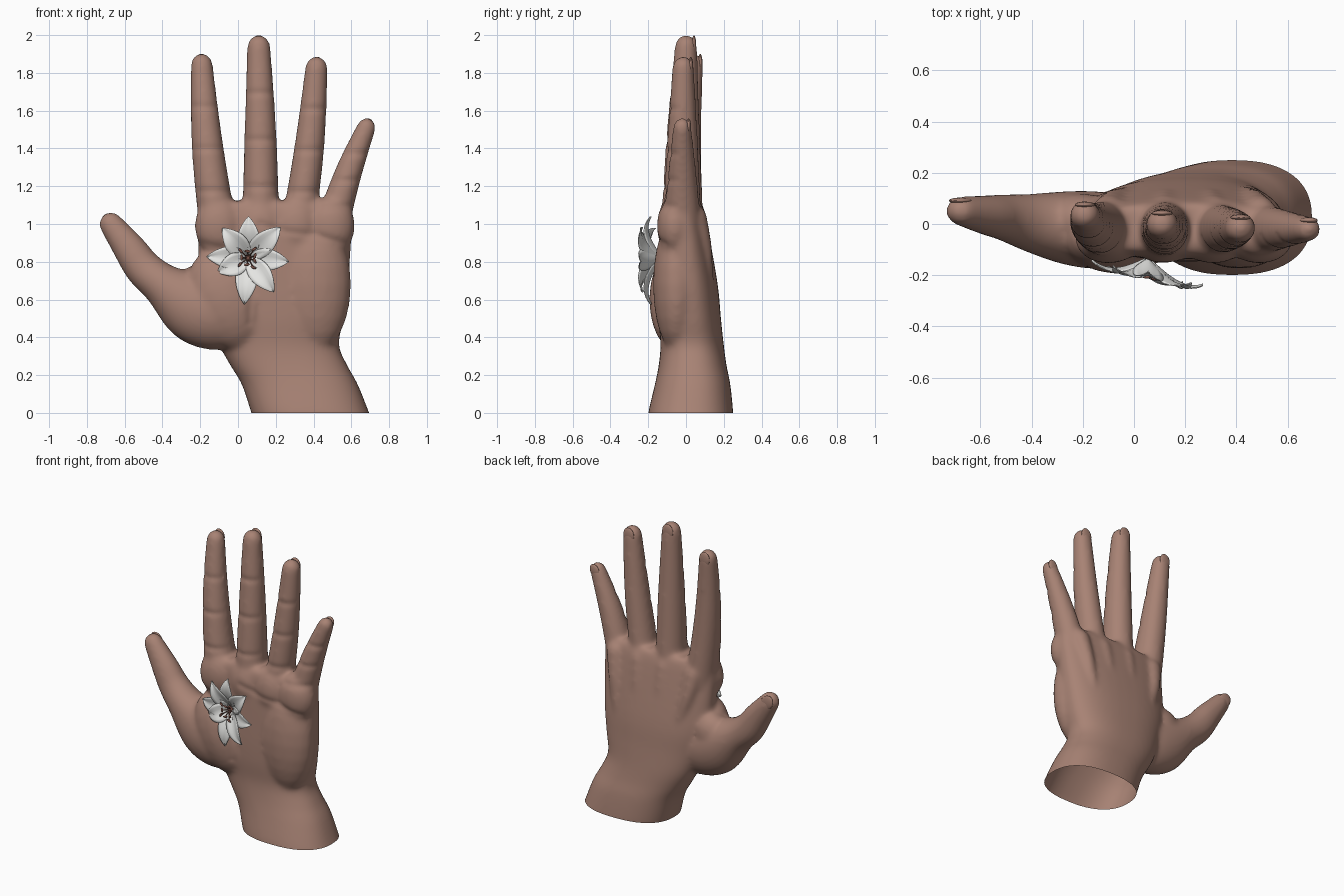
import bpy, bmesh, math
from mathutils import Vector, Matrix

old = bpy.data.objects.get("Cube")
if old:
    bpy.data.objects.remove(old, do_unlink=True)


def material(name, rgb):
    m = bpy.data.materials.new(name)
    m.use_nodes = True
    m.diffuse_color = (*rgb, 1)
    m.node_tree.nodes["Principled BSDF"].inputs["Base Color"].default_value = (*rgb, 1)
    return m


skin = material("skin", (0.39, 0.225, 0.175))
white = material("petal white", (0.78, 0.78, 0.76))
brown = material("stamen brown", (0.19, 0.08, 0.06))


def finish(bm, name, mat):
    bmesh.ops.recalc_face_normals(bm, faces=bm.faces)
    for face in bm.faces:
        face.smooth = True
    mesh = bpy.data.meshes.new(name)
    bm.to_mesh(mesh)
    bm.free()
    mesh.materials.append(mat)
    ob = bpy.data.objects.new(name, mesh)
    bpy.context.collection.objects.link(ob)
    return ob


def spline(rows, steps=4):
    """Smooth a short list of section rows."""
    out = []
    last = len(rows) - 1
    for i in range(last):
        a, b, c, d = [Vector(rows[max(0, min(last, i + k))]) for k in (-1, 0, 1, 2)]
        for s in range(steps):
            t = s / steps
            out.append(b + (c - a) * t / 2 + (a - b * 2.5 + c * 2 - d / 2) * t * t
                       + (b * 1.5 - a / 2 - c * 1.5 + d / 2) * t ** 3)
    return out + [Vector(rows[-1])]


def tube(bm, rows, flat=False, power=2.0, sides=28):
    """Loft oval sections (x, y, z, half width, half depth)."""
    secs = spline(rows)
    rings = []
    for i, r in enumerate(secs):
        before, after = secs[max(i - 1, 0)], secs[min(i + 1, len(secs) - 1)]
        d = Vector((0, 0, 1)) if flat else Vector(after[:3]) - Vector(before[:3])
        rings.append((Vector(r[:3]), d.normalized(), r[3], r[4]))
    c, d, w, h = rings[-1]
    if not flat:  # rounded tip
        for k in (25, 50, 70, 85):
            q = math.radians(k)
            rings.append((c + d * w * math.sin(q), d, w * math.cos(q), h * math.cos(q)))
    loops = []
    for c, d, w, h in rings:
        side = Vector((0, 1, 0)).cross(d).normalized()
        depth = d.cross(side)
        loop = []
        for k in range(sides):
            q = math.tau * k / sides
            u, v = [math.copysign(abs(n) ** (2 / power), n) for n in (math.cos(q), math.sin(q))]
            loop.append(bm.verts.new(c + side * w * u + depth * h * v))
        loops.append(loop)
    for a, b in zip(loops, loops[1:]):
        for k in range(sides):
            n = (k + 1) % sides
            bm.faces.new((a[k], a[n], b[n], b[k]))
    bm.faces.new(loops[0][::-1])
    bm.faces.new(loops[-1])


def blob(bm, at, size, turn=0.0):
    m = Matrix.Translation(at) @ Matrix.Rotation(turn, 4, 'Y') @ Matrix.Diagonal((*size, 1))
    bmesh.ops.create_uvsphere(bm, u_segments=20, v_segments=12, radius=1, matrix=m)


def finger(base_x, tip, bow, base_w, tip_w):
    """Tapering, slightly bowed finger that stays full up to the last joint."""
    base = Vector((base_x, -.02, .95))
    rows = []
    for k in range(9):
        t = k / 8
        p = base.lerp(Vector(tip), t)
        p.x += bow * math.sin(math.pi * t)
        p.y += (base.y - tip[1]) * t * (1 - t)
        w = base_w + (tip_w - base_w) * t + .005 * math.sin(math.pi * t)
        rows.append((*p, w, w * (1.14 - .18 * t)))
    return rows


# Wrist and palm: z, left edge, right edge, front, back
palm = [(-.06, .09, .72, -.2, .25), (0, .07, .695, -.2, .25), (.15, .02, .635, -.165, .235),
        (.25, -.04, .58, -.145, .215), (.36, -.1, .535, -.135, .2), (.5, -.15, .56, -.145, .185),
        (.7, -.2, .585, -.145, .165), (1.05, -.215, .605, -.13, .1), (1.12, -.19, .57, -.1, .07)]
fingers = [finger(-.1, (-.192, .035, 1.845), -.014, .1, .059),
           finger(.12, (.11, 0, 1.94), .004, .1, .062),
           finger(.31, (.415, -.015, 1.828), .013, .09, .06),
           finger(.49, (.68, -.02, 1.512), -.014, .09, .051)]
thumb = [(.02, -.02, .5, .15, .12), (-.12, -.025, .52, .19, .15), (-.25, -.015, .575, .185, .145),
         (-.4, .005, .68, .115, .115), (-.5, .025, .765, .1, .092), (-.575, .035, .87, .088, .078),
         (-.672, .05, 1.0, .064, .058)]

bm = bmesh.new()
tube(bm, [((a + b) / 2, (f + k) / 2, z, (b - a) / 2, (k - f) / 2) for z, a, b, f, k in palm],
     flat=True, power=2.4, sides=40)
for rows in fingers + [thumb]:
    tube(bm, rows)
# Muscle pads, then finger-base pads and back tendons
blob(bm, (-.06, -.055, .6), (.2, .14, .28), -.4)
blob(bm, (.41, -.05, .68), (.19, .125, .36))
blob(bm, (-.2, .02, .66), (.13, .1, .13))
for rows in fingers:
    x = rows[0][0]
    blob(bm, (x, -.06, .99), (.13, .095, .16))
    tube(bm, [(x * .65 + .1, .12, .55, .03, .03), (x * .9 + .02, .095, .85, .045, .045),
              (x, .06, 1.04, .06, .05)])
hand = finish(bm, "hand", skin)

# Fuse the parts into one skin
fuse = hand.modifiers.new("fuse", 'REMESH')
fuse.mode, fuse.voxel_size = 'VOXEL', .012
soften = hand.modifiers.new("soften", 'SMOOTH')
soften.factor, soften.iterations = .5, 20
bpy.context.view_layer.update()
fused = bpy.data.meshes.new_from_object(
    hand.evaluated_get(bpy.context.evaluated_depsgraph_get()))
hand.modifiers.clear()
hand.data = fused
fused.materials.clear()
fused.materials.append(skin)

# Press in the palm and finger creases, then open the wrist
palm_lines = [[(.12, 1), (.25, .96), (.42, .94), (.56, .9)],
              [(-.2, .9), (-.02, .86), (.07, .7), (.06, .48)]]
creases = [pair for line in palm_lines for pair in zip(line, line[1:])]
for rows in fingers:
    for x, y, z, w, h in rows[2:7:2]:
        creases.append(((x - w, z), (x + w, z)))
bm = bmesh.new()
bm.from_mesh(fused)
bm.normal_update()
for v in bm.verts:
    if v.normal.y > -.2:
        continue
    p, push = Vector((v.co.x, v.co.z)), 0
    for start, end in creases:
        a, e = Vector(start), Vector(end) - Vector(start)
        t = max(0, min(1, (p - a).dot(e) / e.length_squared))
        push = max(push, math.exp(-((p - a - e * t).length / .02) ** 2))
    v.co.y += .006 * push
bmesh.ops.bisect_plane(bm, geom=bm.verts[:] + bm.edges[:] + bm.faces[:],
                       plane_co=(0, 0, 0), plane_no=(0, 0, 1), clear_inner=True)
for face in bm.faces:
    face.smooth = True
    face.material_index = 0
bm.to_mesh(fused)
bm.free()

# Fingernails lying almost flush on the back of each tip
bm = bmesh.new()
for rows in fingers + [thumb]:
    end = Vector(rows[-1][:3])
    d = (end - Vector(rows[-2][:3])).normalized()
    w, h = rows[-1][3:]
    blob(bm, end + d * w * .1 + Vector((0, h * .7, 0)), (w * .66, .012, w * .85),
         math.atan2(d.x, d.z))
finish(bm, "fingernails", skin)

# Flower resting on the palm, tilted so its right side lifts
centre = Vector((.055, -.14, .82))


def bloom(angle, r, across, lift):
    x = r * math.cos(angle) - across * math.sin(angle)
    z = r * math.sin(angle) + across * math.cos(angle)
    return centre + Vector((x, -lift - .22 * x, z))


bm = bmesh.new()
petals = [(90, .22), (44, .235), (-5, .215), (-53, .225),
          (-95, .245), (205, .18), (178, .22), (131, .21)]
for i, (degrees, length) in enumerate(petals):
    q, grid = math.radians(degrees), []
    for s in [k / 12 for k in range(13)]:
        w = .058 * math.sin(math.pi * (.08 + .92 * s ** .85) * .999) ** .8 + .001
        lift = .075 * math.sin(1.9 * s) - .02 * s ** 4 + .008 * (i % 2)
        grid.append([bm.verts.new(bloom(q, .01 + s * (length - .01), w * t / 3,
                                        lift + .002 * t * t * (1 - s) - .006 * math.exp(-t * t)))
                     for t in range(-3, 4)])
    for a, b in zip(grid, grid[1:]):
        for k in range(6):
            bm.faces.new((a[k], a[k + 1], b[k + 1], b[k]))
flower = finish(bm, "flower_petals", white)
flower.modifiers.new("thickness", 'SOLIDIFY').thickness = .004

# Stamens with pollen tips
bm = bmesh.new()
for k in range(9):
    q, reach = math.tau * k / 9 + .3, .036 + .02 * (k % 2)
    path = [bloom(q, r * reach, 0, lift) for r, lift in ((.05, 0), (.35, .04), (1, .068))]
    tube(bm, [(*p, .003, .003) for p in path], sides=6)
    blob(bm, path[-1], (.007, .006, .016), q)
blob(bm, centre + Vector((0, -.02, 0)), (.018, .016, .018))
finish(bm, "flower_stamens", brown)
